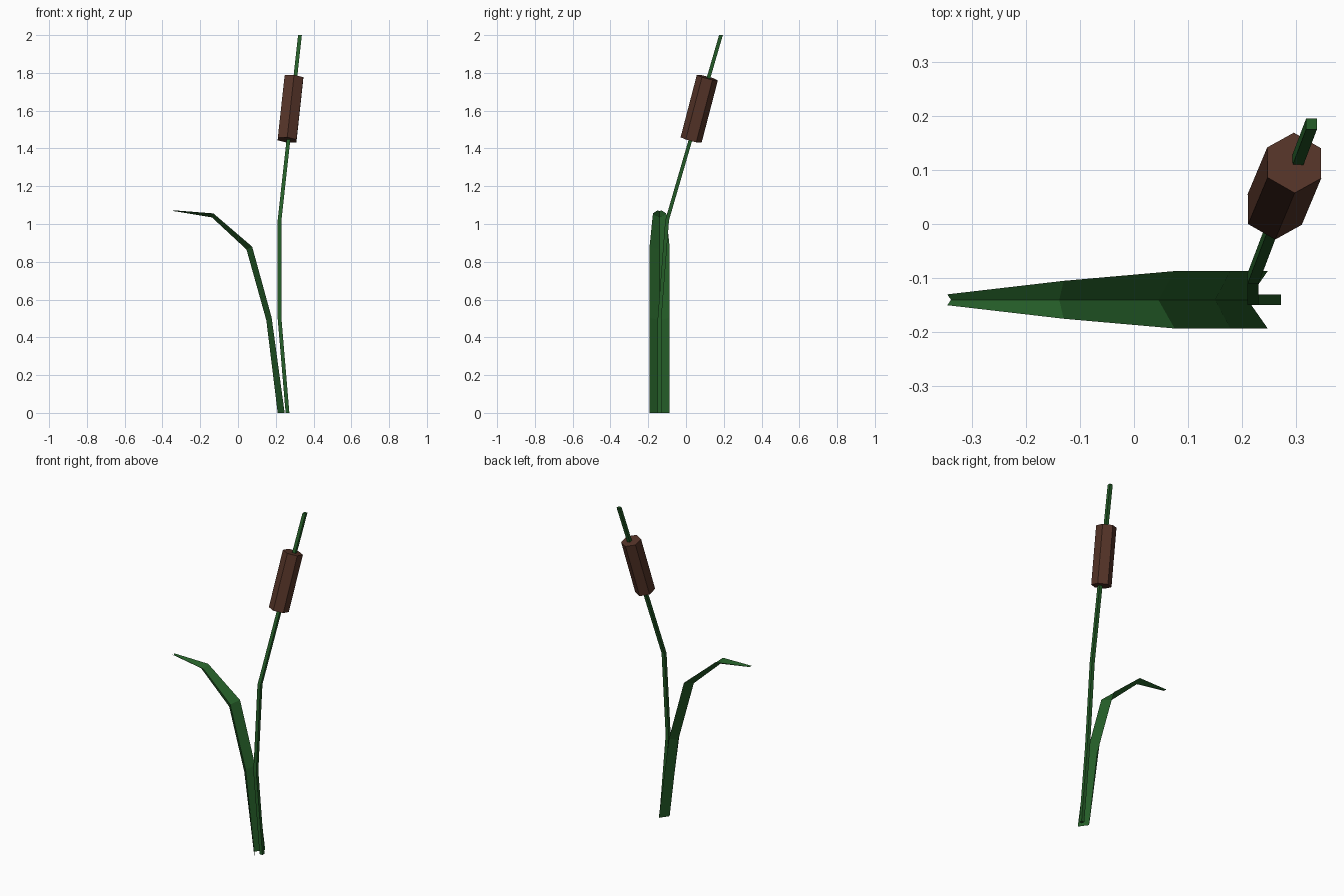
import bpy, bmesh
from math import sin, cos, pi
from mathutils import Vector

if "Cube" in bpy.data.objects:
    bpy.data.objects.remove(bpy.data.objects["Cube"])


def material(name, color):
    m = bpy.data.materials.new(name)
    m.diffuse_color = (*color, 1)
    m.use_nodes = True
    m.node_tree.nodes["Principled BSDF"].inputs["Base Color"].default_value = m.diffuse_color
    return m


def loft(name, rings, mat, closed=True):
    """Skin a list of equal-length rings; closed rings also get end caps."""
    bm = bmesh.new()
    loops = [[bm.verts.new(p) for p in ring] for ring in rings]
    n = len(loops[0])
    for a, b in zip(loops, loops[1:]):
        for i in range(n if closed else n - 1):
            j = (i + 1) % n
            bm.faces.new((a[i], a[j], b[j], b[i]))
    if closed:
        bm.faces.new(loops[0][::-1])
        bm.faces.new(loops[-1])
    bmesh.ops.recalc_face_normals(bm, faces=bm.faces) if closed else None
    me = bpy.data.meshes.new(name)
    bm.to_mesh(me)
    bm.free()
    me.materials.append(mat)
    ob = bpy.data.objects.new(name, me)
    bpy.context.collection.objects.link(ob)
    return ob


green = material("leaf_green", (0.018, 0.11, 0.021))
brown = material("seed_brown", (0.09, 0.034, 0.021))

# Stalk: thin square section following a bent path
path = [(0.262, -0.14, 0), (0.22, -0.14, 0.5), (0.22, -0.10, 1.02), (0.328, 0.185, 2.0)]
h = 0.01
square = [(-h, -h), (h, -h), (h, h), (-h, h)]
loft("stalk", [[(x + dx, y + dy, z) for dx, dy in square] for x, y, z in path], green)

# Seed head: hexagonal prism tilted along the upper stalk
bottom, top = Vector((0.26, 0.027, 1.445)), Vector((0.296, 0.113, 1.775))
tilt = Vector((0, 0, 1)).rotation_difference(top - bottom)
hexagon = [tilt @ Vector((0.0575 * sin(i * pi / 3), 0.0575 * cos(i * pi / 3), 0)) for i in range(6)]
loft("seed_head", [[c + p for p in hexagon] for c in (bottom, top)], brown)

# Leaf: folded V-shaped blade; each row is fold x, z, edge x, z, half width
rows = [(0.21, 0.0, 0.247, 0.0, 0.053),
        (0.15, 0.49, 0.178, 0.505, 0.053),
        (0.045, 0.865, 0.075, 0.88, 0.053),
        (-0.138, 1.035, -0.13, 1.056, 0.035),
        (-0.338, 1.068, -0.345, 1.073, 0.01)]
yc = -0.14
loft("leaf", [[(ex, yc - w, ez), (fx, yc, fz), (ex, yc + w, ez)]
              for fx, fz, ex, ez, w in rows], green, closed=False)
